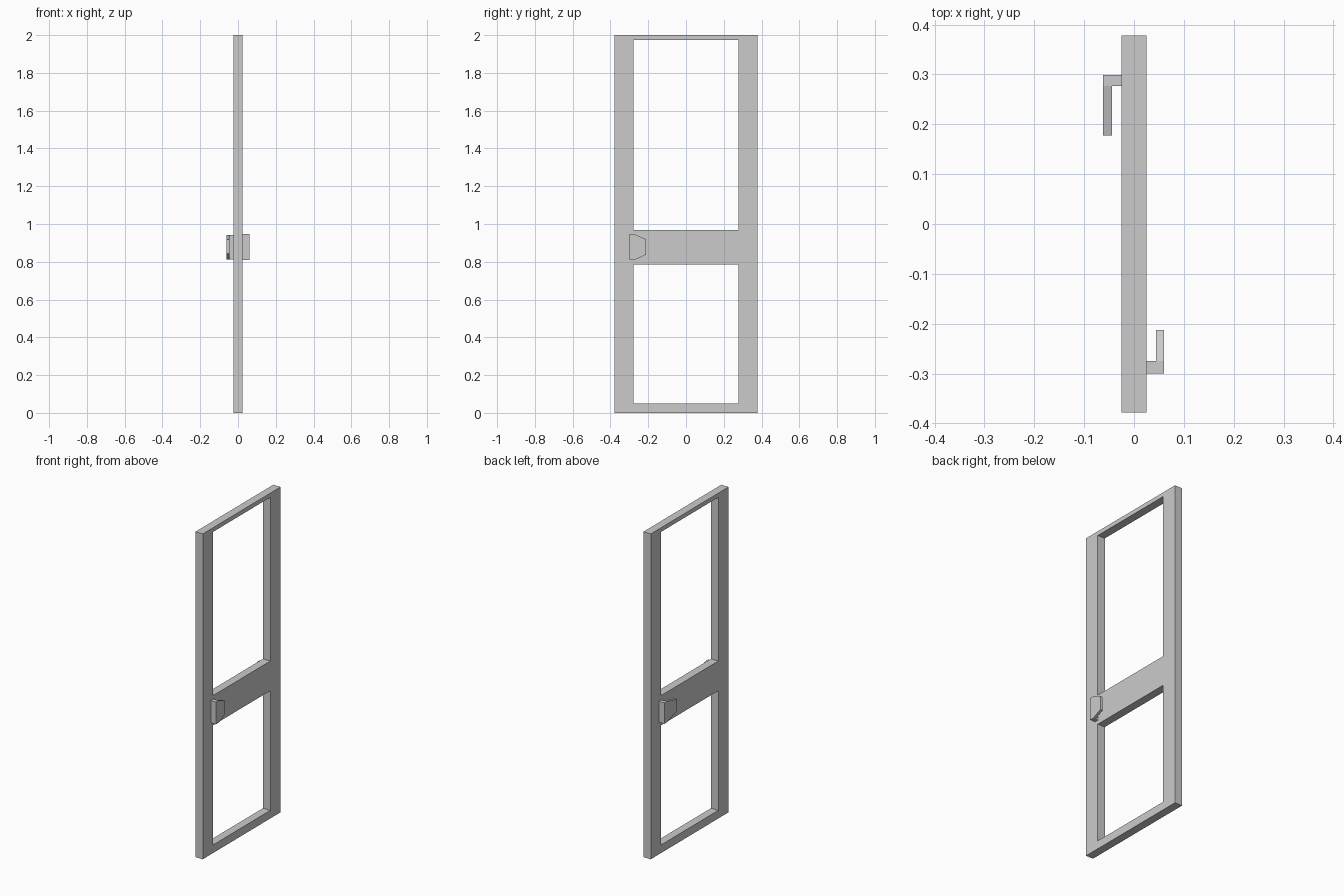
import bpy, bmesh

if "Cube" in bpy.data.objects:
    bpy.data.objects.remove(bpy.data.objects["Cube"])


def finish(name, bm):
    bmesh.ops.recalc_face_normals(bm, faces=bm.faces)
    mesh = bpy.data.meshes.new(name)
    bm.to_mesh(mesh)
    bm.free()
    obj = bpy.data.objects.new(name, mesh)
    bpy.context.collection.objects.link(obj)
    return obj


# Door frame: a grid of cells with two left open, extruded to thickness
def door_frame(half_thick):
    ys = [-0.378, -0.278, 0.278, 0.378]
    zs = [0, 0.05, 0.785, 0.968, 1.974, 2.0]
    openings = {(1, 1), (1, 3)}
    bm = bmesh.new()
    grid = [[bm.verts.new((-half_thick, y, z)) for z in zs] for y in ys]
    for i in range(len(ys) - 1):
        for j in range(len(zs) - 1):
            if (i, j) not in openings:
                bm.faces.new((grid[i][j], grid[i + 1][j],
                              grid[i + 1][j + 1], grid[i][j + 1]))
    ext = bmesh.ops.extrude_face_region(bm, geom=bm.faces[:], use_keep_orig=True)
    moved = [g for g in ext["geom"] if isinstance(g, bmesh.types.BMVert)]
    bmesh.ops.translate(bm, verts=moved, vec=(2 * half_thick, 0, 0))
    return finish("door_frame", bm)


# Handle: L-shaped plan, full height at the post, tapering towards the grip tip
def handle(name, side, x_out, y_end, y_post, y_tip, post_z, tip_z):
    x0, x1 = 0.025, 0.044
    plan = [(x0, y_end, post_z), (x_out, y_end, post_z), (x_out, y_post, post_z),
            (x_out, y_tip, tip_z), (x1, y_tip, tip_z),
            (x1, y_post, post_z), (x0, y_post, post_z)]
    bm = bmesh.new()
    rings = [[bm.verts.new((side * x, side * y, z[k])) for x, y, z in plan]
             for k in (0, 1)]
    for ring in rings:
        bm.faces.new([ring[i] for i in (0, 1, 2, 5, 6)])
        bm.faces.new([ring[i] for i in (2, 3, 4, 5)])
    low, high = rings
    for i in range(len(plan)):
        j = (i + 1) % len(plan)
        bm.faces.new((low[i], low[j], high[j], high[i]))
    return finish(name, bm)


door_frame(0.025)
handle("right_handle", 1, 0.06, -0.30, -0.275, -0.213, (0.809, 0.946), (0.837, 0.920))
handle("left_handle", -1, 0.062, -0.299, -0.277, -0.178, (0.812, 0.941), (0.843, 0.917))
